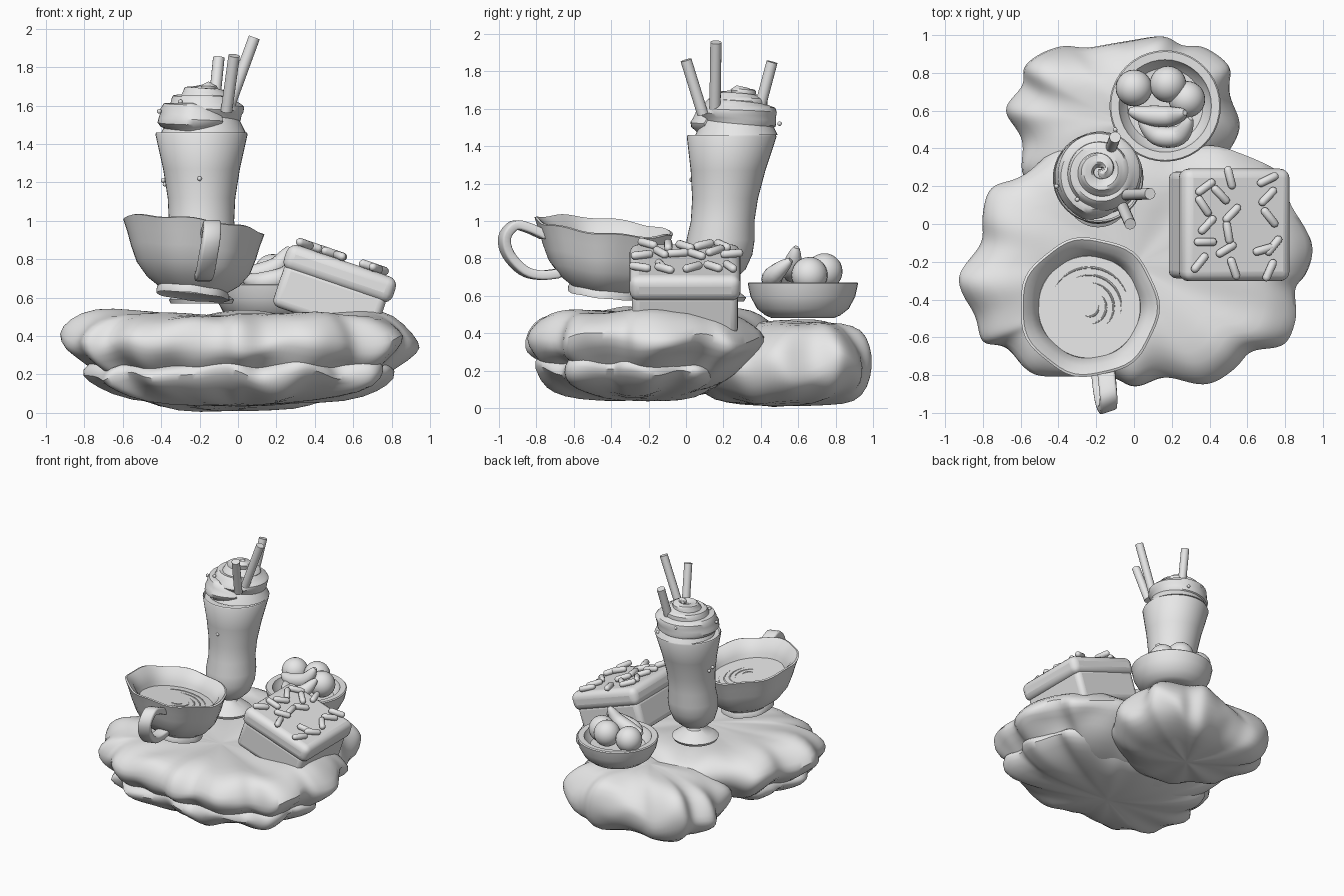
import bpy, bmesh
from math import sin, cos, pi, radians
from mathutils import Vector, Matrix, noise

old = bpy.data.objects.get("Cube")
if old:
    bpy.data.objects.remove(old, do_unlink=True)

grey = bpy.data.materials.new("plain_grey")
grey.use_nodes = True
grey.diffuse_color = (.8, .8, .8, 1)
grey.node_tree.nodes["Principled BSDF"].inputs["Base Color"].default_value = (.8, .8, .8, 1)


def finish(name, bm, angle=40):
    """Turn a bmesh into a smooth-shaded object."""
    bmesh.ops.recalc_face_normals(bm, faces=bm.faces)
    mesh = bpy.data.meshes.new(name)
    bm.to_mesh(mesh)
    bm.free()
    mesh.materials.append(grey)
    mesh.polygons.foreach_set("use_smooth", [True] * len(mesh.polygons))
    mesh.set_sharp_from_angle(angle=radians(angle))
    ob = bpy.data.objects.new(name, mesh)
    bpy.context.collection.objects.link(ob)
    return ob


def loft(name, rings, M=Matrix(), angle=40):
    """Skin a list of equal rings and close both ends."""
    bm = bmesh.new()
    loops = [[bm.verts.new(M @ Vector(p)) for p in ring] for ring in rings]
    n = len(loops[0])
    for a, b in zip(loops, loops[1:]):
        for i in range(n):
            j = (i + 1) % n
            bm.faces.new((a[i], a[j], b[j], b[i]))
    bm.faces.new(loops[0])
    bm.faces.new(loops[-1])
    return finish(name, bm, angle)


def lathe(name, profile, M=Matrix(), n=40, wave=0, lobes=7):
    rings = []
    for r, z in profile:
        ring = []
        for i in range(n):
            a = 2 * pi * i / n
            k = r * (1 + wave * r * cos(lobes * a))
            ring.append((k * cos(a), k * sin(a), z + wave * r * r * sin(lobes * a)))
        rings.append(ring)
    return loft(name, rings, M)


def spline(pts, steps, closed=False):
    """Smooth path through the points."""
    pts = [Vector(p) for p in pts]
    n = len(pts)
    pick = (lambda i: pts[i % n]) if closed else (lambda i: pts[max(0, min(n - 1, i))])
    out = []
    for i in range(n if closed else n - 1):
        a, b, c, d = (pick(i + k) for k in (-1, 0, 1, 2))
        for s in range(steps):
            t = s / steps
            out.append((2*b + (c - a)*t + (2*a - 5*b + 4*c - d)*t*t + (3*b - a - 3*c + d)*t**3) / 2)
    return out if closed else out + [pts[-1]]


def tube(name, pts, radii, n=12, M=Matrix(), ridge=0, flutes=5):
    pts = [Vector(p) for p in pts]
    rings = []
    for i, (p, r) in enumerate(zip(pts, radii)):
        t = pts[min(i + 1, len(pts) - 1)] - pts[max(i - 1, 0)]
        q = t.to_track_quat('Z', 'Y')
        ring = []
        for k in range(n):
            a = 2 * pi * k / n
            rr = r * (1 + ridge * cos(flutes * a + i * .12))
            ring.append(p + q @ Vector((rr * cos(a), rr * sin(a), 0)))
        rings.append(ring)
    return loft(name, rings, M)


def ball(name, place, r):
    bm = bmesh.new()
    bmesh.ops.create_uvsphere(bm, u_segments=24, v_segments=14, radius=r,
                              matrix=Matrix.Translation(place))
    return finish(name, bm)


def box(name, size, M, bevel):
    bm = bmesh.new()
    bmesh.ops.create_cube(bm, size=1, matrix=M @ Matrix.Diagonal((*size, 1)))
    ob = finish(name, bm)
    mod = ob.modifiers.new("round", 'BEVEL')
    mod.width, mod.segments = bevel, 4
    return ob


def cloud(name, outline, centre, profile, amp, seed):
    """Lumpy body: an outline scaled through a side profile, with noise."""
    c = Vector((*centre, 0))
    edge = spline([(x, y, 0) for x, y in outline], 4, True)
    rings = []
    for s, z in profile:
        ring = []
        for e in edge:
            p = c + (e - c) * s
            p.z = z
            v = noise.noise(p * 4.5 + Vector((seed, 0, 0)))
            w = noise.noise(p * 4.5 + Vector((0, seed, 5)))
            if s < 1:
                p += (e - c) * (amp * w * s * 2)
            p.z += amp * v * s * 1.6
            ring.append(p)
        rings.append(ring)
    ob = loft(name, rings, angle=80)
    ob.modifiers.new("smooth", 'SUBSURF').levels = 1
    ob.modifiers["smooth"].render_levels = 1


# Clouds
main_edge = [(-.95, -.28), (-.83, -.1), (-.82, .05), (-.77, .2), (-.6, .26), (-.4, .44), (-.1, .52),
             (.2, .43), (.5, .42), (.8, .28), (.84, .13), (.95, -.07), (.93, -.25), (.87, -.35),
             (.88, -.52), (.82, -.65), (.64, -.68), (.54, -.78), (.38, -.87), (.16, -.82), (0, -.87),
             (-.13, -.81), (-.38, -.82), (-.56, -.8), (-.69, -.66), (-.82, -.63), (-.86, -.48)]
cloud("main_cloud", main_edge, (0, -.22),
      [(.02, .5), (.3, .51), (.6, .52), (.8, .51), (.92, .46), (1, .38), (.96, .31),
       (.87, .25), (.77, .18), (.6, .11), (.3, .06), (.02, .05)], .04, 2)
cloud("lower_cloud", [(x * .87, (y + .22) * .8 - .3) for x, y in main_edge], (0, -.3),
      [(.02, .3), (.8, .29), (.95, .25), (1, .2), (.9, .13), (.7, .07), (.35, .04), (.02, .04)], .04, 7)
back_edge = [(-.69, .6), (-.6, .74), (-.58, .85), (-.4, .95), (-.24, .94), (-.05, .98), (.15, 1),
             (.26, .95), (.38, .94), (.51, .84), (.51, .7), (.57, .52), (.48, .33), (.38, .15),
             (.1, .04), (-.25, .05), (-.46, .13), (-.6, .25), (-.6, .44)]
cloud("back_cloud", back_edge, (-.05, .53),
      [(.02, .47), (.4, .46), (.65, .44), (.82, .39), (.94, .31), (1, .22), (.95, .13),
       (.8, .06), (.5, .02), (.02, .01)], .055, 4)

# Tall glass, leaning slightly backwards
glass_M = Matrix(((1, 0, 0, -.19), (0, 1, .107, .15), (0, 0, 1, .57), (0, 0, 0, 1)))
lathe("tall_glass", [(.16, 0), (.17, .02), (.13, .05), (.06, .08), (.05, .1), (.1, .12), (.15, .17),
                     (.178, .25), (.182, .33), (.17, .43), (.176, .55), (.2, .7), (.24, .88),
                     (.235, .89), (.225, .87), (.1, .87)], glass_M)

# Whipped cream swirl
N = 150
path, radii = [], []
for i in range(N + 1):
    t = i / N
    a = -1 - t * 6.2 * pi
    r = .165 * (1 - t) ** .6
    path.append((-.18 + r * cos(a), .26 + .03 * t + r * sin(a), 1.52 + .18 * t))
    radii.append(.088 * (1 - .68 * t) * min(1, .3 + i / 10, .3 + (N - i) / 8))
tube("cream_swirl", path, radii, 20, ridge=.1)
lathe("cream_core", [(.22, 0), (.18, .08), (.12, .15), (.03, .2)], Matrix.Translation((-.18, .27, 1.46)))

# Wafer straws
for a, b in (((-.045, .155, 1.6), (.085, .16, 1.955)),
             ((-.06, .09, 1.57), (-.02, 0, 1.86)),
             ((-.13, .38, 1.55), (-.1, .46, 1.85))):
    tube("wafer_straw", (a, b), (.03, .03), 16)

# Small beads on the cream and glass
for p in ((-.33, .3, 1.62), (-.41, .2, 1.57), (-.3, .13, 1.62), (-.24, .47, 1.58), (-.1, .5, 1.52),
          (-.39, .22, 1.21), (-.2, .03, 1.22), (-.38, .25, 1.19)):
    ball("bead", p, .012)

# Teacup with a slanting rim
cup_M = Matrix(((1, 0, 0, -.237), (0, 1, 0, -.44), (-.11, -.11, 1, .605), (0, 0, 0, 1)))
lathe("teacup", [(.17, .01), (.19, 0), (.19, .02), (.182, .04), (.24, .08), (.295, .15), (.325, .23),
                 (.345, .3), (.368, .365), (.355, .37), (.31, .335), (.28, .28), (.262, .22),
                 (.2, .21)], cup_M, 56, .05)
lathe("drink_surface", [(.275, .235), (.27, .25), (.01, .25)], cup_M)
for k in range(5):
    r = .05 + .04 * k
    arc = [(r * cos(a), r * sin(a), .25) for a in (k * .6 - 2 + j * .17 for j in range(14))]
    tube("drink_swirl", arc, [.001 + .005 * sin(pi * j / 13) for j in range(14)], 8, cup_M)

# Cup handle, a thick bent strap
bm = bmesh.new()
rows = []
for p in spline([(-.15, -.75, .92), (-.14, -.85, .965), (-.135, -.92, .975), (-.14, -.97, .91),
                 (-.155, -.95, .82), (-.17, -.87, .735), (-.18, -.78, .71), (-.18, -.68, .72)], 4):
    side = Vector((.045, .015, 0))
    rows.append((bm.verts.new(p - side), bm.verts.new(p + side)))
for (a, b), (c, d) in zip(rows, rows[1:]):
    bm.faces.new((a, b, d, c))
handle = finish("cup_handle", bm)
solid = handle.modifiers.new("thick", 'SOLIDIFY')
solid.thickness, solid.offset = .05, 0
soft = handle.modifiers.new("round", 'BEVEL')
soft.width, soft.segments = .012, 2

# Tilted cake slice
cake_M = Matrix.Translation((.53, -.005, .725)) @ Matrix.Rotation(radians(18.8), 4, 'Y')
box("cake_frosting", (.6, .595, .14), cake_M, .05)
box("cake_base", (.56, .565, .24), cake_M @ Matrix.Translation((-.005, 0, -.15)), .04)

# Sprinkles on the frosting: position and direction in degrees
for x, y, turn in ((.38, .2, 35), (.37, .1, -55), (.39, 0, 45), (.38, -.09, 0), (.35, -.2, 50),
                   (.51, .25, -75), (.46, .16, -45), (.52, .06, 45), (.5, -.04, -80), (.49, -.13, 30),
                   (.53, -.23, -70), (.71, .24, 25), (.71, .15, 45), (.72, .04, -50),
                   (.74, -.11, 50), (.69, -.13, 15), (.72, -.24, 65)):
    M = cake_M @ Matrix.Translation(((x - .56) / .946, y, .088)) @ Matrix.Rotation(radians(turn), 4, 'Z')
    tube("sprinkle", [(.062 * s, 0, 0) for s in (-1, -.9, -.7, .7, .9, 1)],
         [.022 * s for s in (.25, .75, 1, 1, .75, .25)], 12, M)

# Fruit bowl
lathe("fruit_bowl", [(.14, .005), (.165, 0), (.2, .015), (.245, .05), (.28, .115), (.295, .185),
                     (.288, .192), (.245, .19), (.235, .16), (.2, .12), (.05, .11)],
      Matrix.Translation((.165, .625, .48)))
for p in ((0, .72, .72), (.18, .74, .73), (.28, .66, .71)):
    ball("round_fruit", p, .097)
for pts in (((-.03, .6, .73), (.08, .575, .72), (.2, .57, .76), (.27, .59, .86)),
            ((.03, .56, .7), (.12, .47, .68), (.24, .47, .71), (.3, .56, .79))):
    path = spline(pts, 6)
    last = len(path) - 1
    tube("banana", path, [max(.014, .056 * sin(pi * (i + .3) / (last + .6)) ** .6)
                          for i in range(last + 1)], 14)
